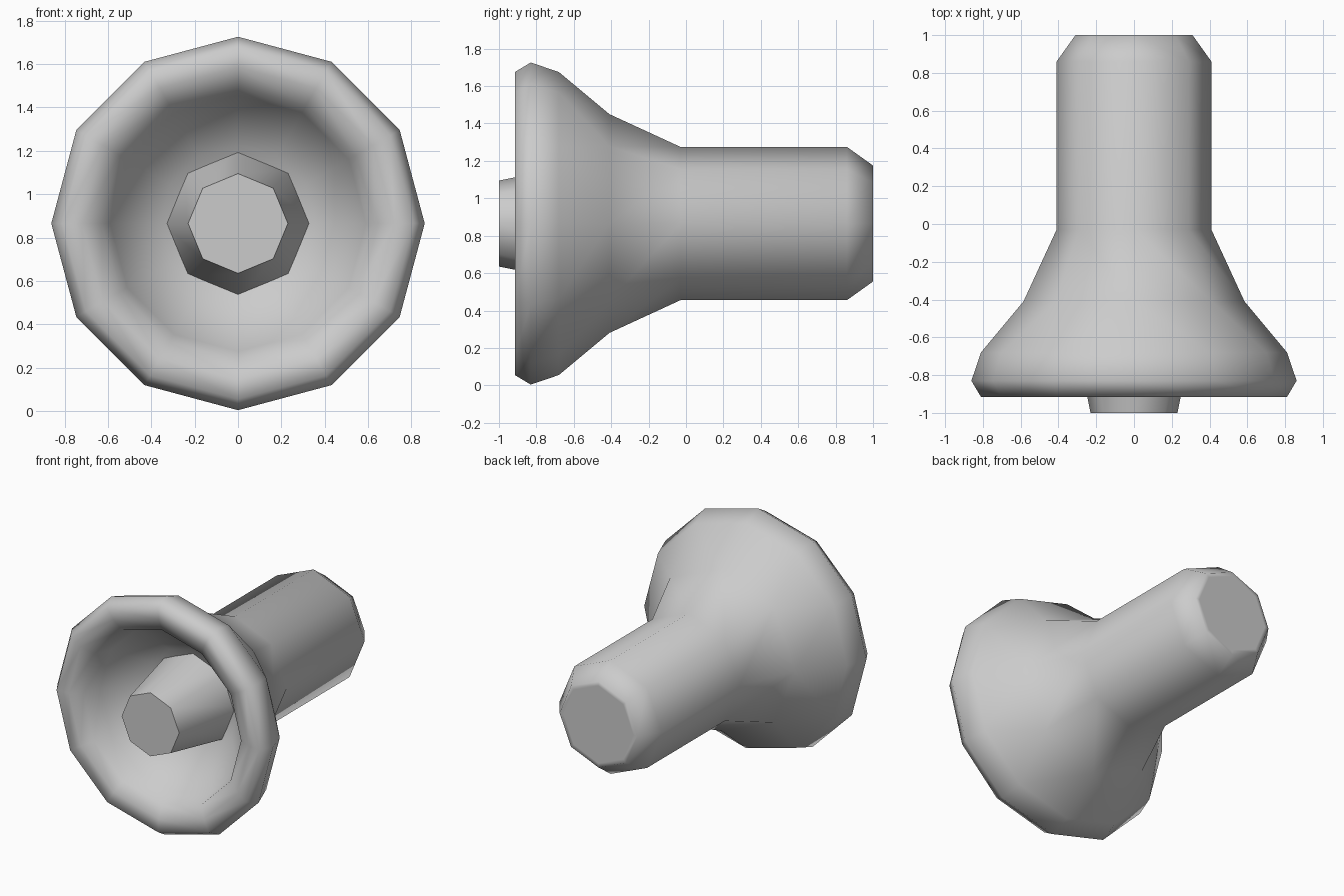
import bpy, bmesh, math

if "Cube" in bpy.data.objects:
    bpy.data.objects.remove(bpy.data.objects["Cube"], do_unlink=True)

CENTRE_Z = 0.865

grey = bpy.data.materials.new("light_grey")
grey.use_nodes = True
COLOUR = (0.6, 0.6, 0.6, 1)
grey.diffuse_color = COLOUR
grey.node_tree.nodes["Principled BSDF"].inputs["Base Color"].default_value = COLOUR


def bridge(bm, a, b):
    """Join two rings, with quads where they match and triangles where they do not."""
    m, n = len(a), len(b)
    i = j = 0
    while i < m or j < n:
        step_a, step_b = (2 * i + 1) * n, (2 * j + 1) * m
        i2 = i + (step_a <= step_b)
        j2 = j + (step_b <= step_a)
        corners = list(dict.fromkeys((a[i % m], a[i2 % m], b[j2 % n], b[j % n])))
        if len(corners) > 2:
            bm.faces.new(corners)
        i, j = i2, j2


def lathe(name, profile):
    """Stack rings given as (y, radius, sides) along the y axis; one side is a point."""
    bm = bmesh.new()
    rings = []
    for y, r, sides in profile:
        angles = [2 * math.pi * k / sides for k in range(sides)]
        rings.append([bm.verts.new((r * math.sin(t), y, r * math.cos(t))) for t in angles])
    for a, b in zip(rings, rings[1:]):
        bridge(bm, a, b)
    for ring in (rings[0], rings[-1]):
        if len(ring) > 2:
            bm.faces.new(ring)
    bmesh.ops.recalc_face_normals(bm, faces=bm.faces)
    mesh = bpy.data.meshes.new(name)
    bm.to_mesh(mesh)
    bm.free()
    mesh.materials.append(grey)
    obj = bpy.data.objects.new(name, mesh)
    obj.location.z = CENTRE_Z
    bpy.context.collection.objects.link(obj)
    bpy.ops.object.select_all(action="DESELECT")
    obj.select_set(True)
    bpy.context.view_layer.objects.active = obj
    bpy.ops.object.shade_smooth_by_angle(angle=math.radians(75))


# Flared body: eight-sided neck, then twelve-sided bell, rolled lip and hollow bowl
neck = [(1.0, 0.28, 8), (1.0, 0.31, 8), (0.86, 0.41, 8), (-0.03, 0.41, 8), (-0.41, 0.585, 8)]
bell = [(-0.68, 0.81, 12), (-0.83, 0.861, 12), (-0.915, 0.81, 12)]
bowl = [(-0.905, 0.72, 12), (-0.865, 0.63, 12), (-0.73, 0.59, 12), (-0.52, 0.36, 12), (-0.45, 0, 1)]
lathe("flared_body", neck + bell + bowl)

# Tapered core standing in the bowl
lathe("centre_core", [(-1.0, 0.23, 8), (-0.4, 0.35, 8)])
